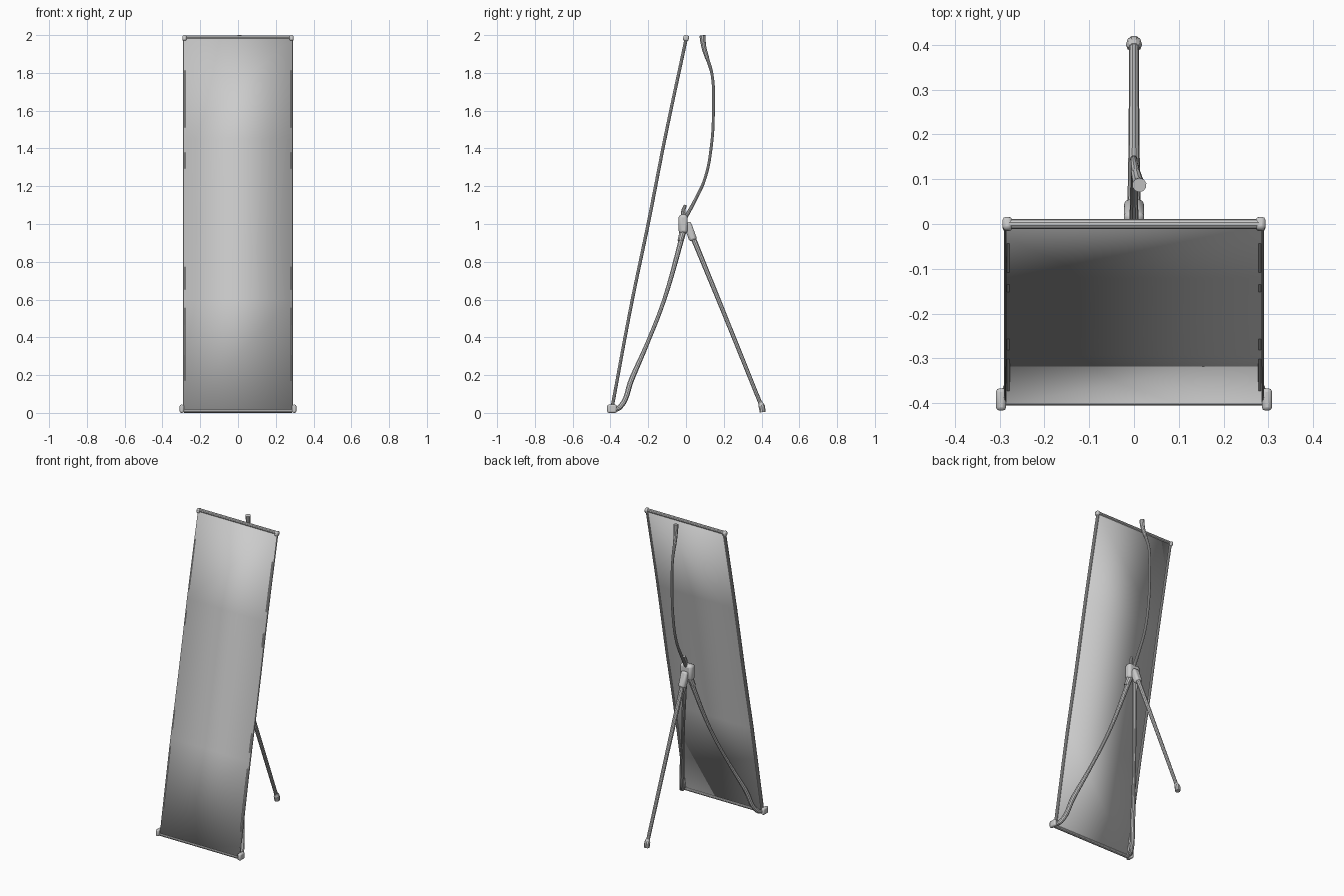
import bpy
import bmesh
from mathutils import Vector

cube = bpy.data.objects.get("Cube")
if cube:
    bpy.data.objects.remove(cube, do_unlink=True)

grey = bpy.data.materials.new("light grey")
grey.use_nodes = True
COLOUR = (0.6, 0.6, 0.6, 1)
grey.diffuse_color = COLOUR
grey.node_tree.nodes["Principled BSDF"].inputs["Base Color"].default_value = COLOUR


def finish(obj, name):
    obj.name = name
    obj.data.name = name
    obj.data.materials.clear()
    obj.data.materials.append(grey)
    bpy.ops.object.select_all(action="DESELECT")
    obj.select_set(True)
    bpy.context.view_layer.objects.active = obj
    bpy.ops.object.shade_smooth_by_angle()
    return obj


def tube(name, points, radii):
    """Round tube through the points, with a radius at each one."""
    curve = bpy.data.curves.new(name, "CURVE")
    curve.dimensions = "3D"
    curve.bevel_depth = 1
    curve.bevel_resolution = 3
    curve.use_fill_caps = True
    curve.resolution_u = 6
    spline = curve.splines.new("BEZIER")
    spline.bezier_points.add(len(points) - 1)
    for bp, co, r in zip(spline.bezier_points, points, radii):
        bp.co = co
        bp.radius = r
        bp.handle_left_type = bp.handle_right_type = "AUTO"
    obj = bpy.data.objects.new(name, curve)
    bpy.context.collection.objects.link(obj)
    bpy.ops.object.select_all(action="DESELECT")
    obj.select_set(True)
    bpy.context.view_layer.objects.active = obj
    bpy.ops.object.convert(target="MESH")
    return finish(bpy.context.object, name)


def block(name, centre, size, tilt=0, bevel=0.008):
    """Rounded block, tilted about the x axis."""
    bpy.ops.mesh.primitive_cube_add(size=1, location=centre, rotation=(tilt, 0, 0))
    obj = bpy.context.object
    obj.scale = size
    bpy.ops.object.transform_apply(location=False, rotation=False, scale=True)
    mod = obj.modifiers.new("rounding", "BEVEL")
    mod.width = bevel
    mod.segments = 2
    return finish(obj, name)


# Leaning banner sheet, a thin section extruded across the width
mesh = bpy.data.meshes.new("banner_sheet")
bm = bmesh.new()
path = [(-0.398, 0.008), (-0.287, 0.6), (-0.203, 1.0), (-0.115, 1.45), (0.0, 1.99)]
half = 0.286
rows = [[bm.verts.new((x, y, z)) for x in (-half, half)] for y, z in path]
for a, b in zip(rows, rows[1:]):
    bm.faces.new((a[0], a[1], b[1], b[0]))
bm.to_mesh(mesh)
bm.free()
sheet = bpy.data.objects.new("banner_sheet", mesh)
bpy.context.collection.objects.link(sheet)
solid = sheet.modifiers.new("thickness", "SOLIDIFY")
solid.thickness = 0.012
solid.offset = 0
finish(sheet, "banner_sheet")

# Rails along the top and bottom edges
tube("top_rail", [(-half, 0, 1.988), (half, 0, 1.988)], [0.011, 0.011])
tube("bottom_rail", [(-half, -0.395, 0.011), (half, -0.395, 0.011)], [0.011, 0.011])

# Mirrored hems, corner caps and front legs
for side, word in ((-1, "right"), (1, "left")):
    tube(word + "_hem", [(side * 0.281, y + 0.003, z) for y, z in path], [0.009] * len(path))
    block(word + "_top_cap", (side * 0.283, 0, 1.984), (0.022, 0.03, 0.03), -0.2)
    block(word + "_front_foot", (side * 0.297, -0.392, 0.022), (0.023, 0.05, 0.043))
    tube(word + "_front_leg",
         [(side * 0.015, -0.01, 0.97), (side * 0.1, -0.115, 0.6),
          (side * 0.165, -0.2, 0.38), (side * 0.23, -0.287, 0.18),
          (side * 0.272, -0.35, 0.03), (side * 0.288, -0.385, 0.015)],
         [0.015, 0.011, 0.011, 0.015, 0.014, 0.012])

# Rear leg and its foot
tube("rear_leg", [(0, 0.02, 0.97), (0, 0.2, 0.53), (0, 0.402, 0.03)],
     [0.015, 0.012, 0.011])
tube("rear_foot", [(0, 0.393, 0.055), (0, 0.401, 0.035), (0, 0.405, 0.004)],
     [0.012, 0.018, 0.016])

# Flexible rear pole bowing up towards the top rail
tube("bowed_pole",
     [(0, -0.005, 1.03), (0, 0.045, 1.12), (0, 0.1, 1.24), (0, 0.135, 1.42),
      (0, 0.145, 1.62), (0, 0.138, 1.79), (0.004, 0.112, 1.88)],
     [0.011, 0.009, 0.008, 0.008, 0.008, 0.008, 0.01])
tube("pole_tip", [(0.004, 0.113, 1.875), (0.009, 0.094, 1.94), (0.012, 0.087, 1.998)],
     [0.011, 0.013, 0.016])

# Central hub with its leg socket and locking lever
block("hub", (0, -0.015, 1.0), (0.085, 0.048, 0.1), 0, 0.015)
block("rear_leg_socket", (0, 0.022, 0.96), (0.045, 0.042, 0.1), 0.35, 0.012)
tube("lock_lever", [(0.012, -0.012, 1.03), (0.014, -0.014, 1.07), (0.014, -0.003, 1.1)],
     [0.013, 0.011, 0.008])
for side, word in ((-1, "right"), (1, "left")):
    tube(word + "_hub_socket",
         [(side * 0.012, -0.008, 0.99), (side * 0.034, -0.03, 0.91)], [0.021, 0.015])
